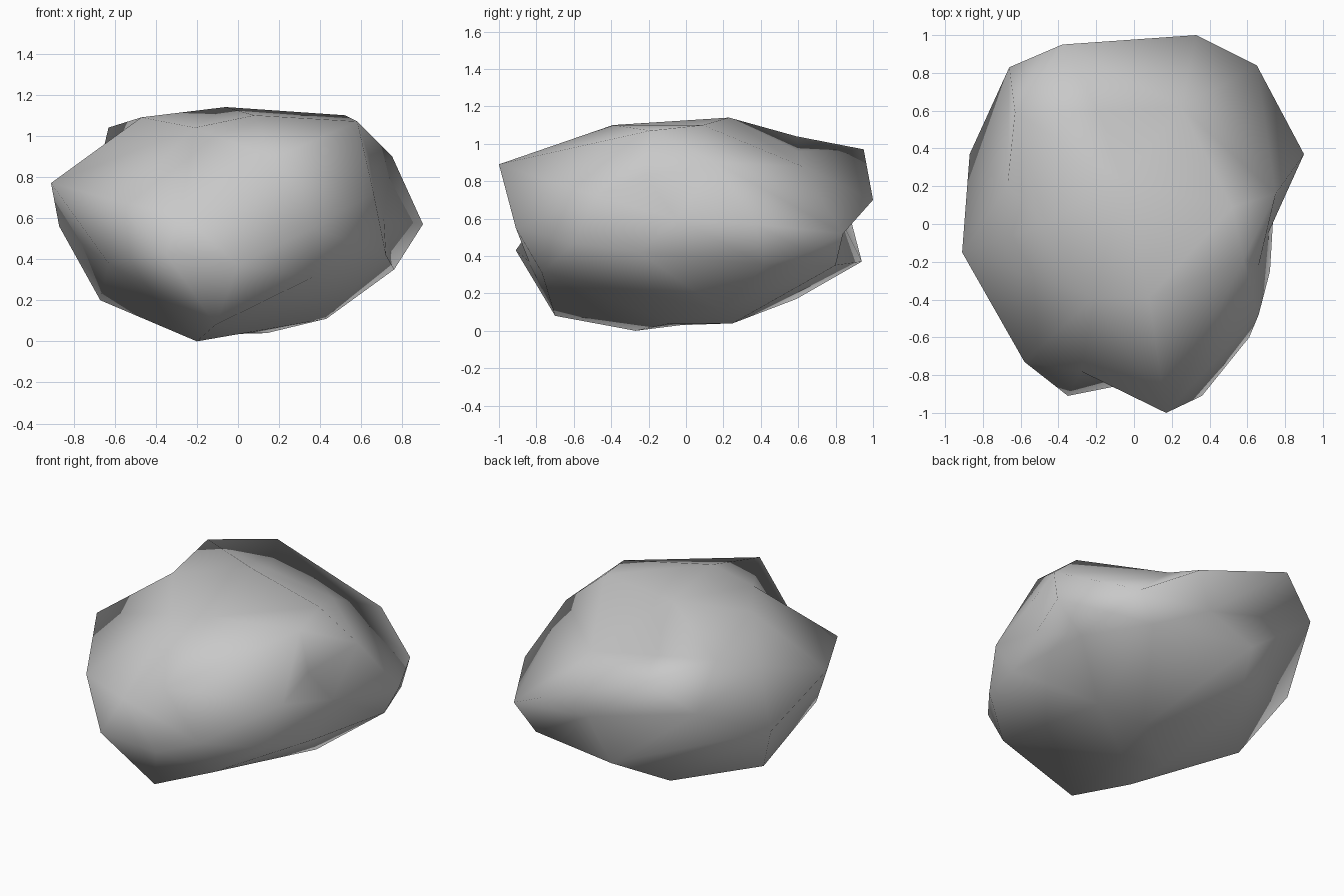
import bpy
import bmesh
from mathutils import Vector

# Remove the default cube
cube = bpy.data.objects.get("Cube")
if cube:
    bpy.data.objects.remove(cube, do_unlink=True)

# Cross-section bands of the boulder: corners in hundredths of a unit
CROWN = [(-6, 23, 114), (52, 9, 110), (58, -19, 107), (8, -39, 110),
         (-47, 0, 109), (-63, 59, 104), (-38, 95, 97), (-21, -39, 104)]
SHOULDER = [(17, -100, 89), (66, -22, 83), (75, 16, 90), (25, 62, 88),
            (33, 100, 70), (-66, 83, 79), (-91, -15, 77), (-58, -73, 68),
            (-28, -78, 62), (66, -48, 72)]
WAIST = [(36, -91, 55), (61, -60, 47), (72, -25, 42), (71, -5, 60),
         (90, 37, 57), (65, 84, 52), (-87, 37, 56)]
BELLY = [(-35, -91, 43), (-67, 16, 20), (-63, -44, 38), (-12, 94, 37),
         (52, 80, 35), (72, 65, 42), (76, 42, 35), (36, -77, 31)]
UNDERSIDE = [(-20, -27, 0), (-11, -70, 8), (43, 19, 11), (14, 25, 4),
             (3, -8, 4), (-24, -3, 3), (-30, 59, 17)]
# Shallow hollows between the ridges
HOLLOWS = [(-19, 60, 96), (-67, 20, 87), (0, -84, 37), (12, 84, 57)]

CENTRE = Vector((0, 0, 0.6))
HALF_SIZE = Vector((0.9, 1.0, 0.57))


def on_unit_ball(point):
    """Direction of a corner from the middle of the boulder."""
    offset = point - CENTRE
    return Vector([a / b for a, b in zip(offset, HALF_SIZE)]).normalized()


def build_boulder(name, bands, material):
    """Wrap a skin around the corners on a ball, then move them into place."""
    corners = [Vector(corner) / 100 for band in bands for corner in band]
    bm = bmesh.new()
    places = {}
    for corner in corners:
        places[bm.verts.new(on_unit_ball(corner))] = corner
    bmesh.ops.convex_hull(bm, input=bm.verts[:])
    for vert, corner in places.items():
        vert.co = corner
    bmesh.ops.recalc_face_normals(bm, faces=bm.faces[:])
    for face in bm.faces:
        face.smooth = True
    mesh = bpy.data.meshes.new(name)
    bm.to_mesh(mesh)
    bm.free()
    mesh.materials.append(material)
    boulder = bpy.data.objects.new(name, mesh)
    bpy.context.collection.objects.link(boulder)
    return boulder


def flat_colour(name, value):
    """Plain grey material, the same in the viewport and in a render."""
    material = bpy.data.materials.new(name)
    material.use_nodes = True
    colour = (value, value, value, 1)
    material.diffuse_color = colour
    shader = material.node_tree.nodes["Principled BSDF"]
    shader.inputs["Base Color"].default_value = colour
    shader.inputs["Roughness"].default_value = 0.9
    return material


stone_grey = flat_colour("stone grey", 0.58)
build_boulder("boulder", [CROWN, SHOULDER, WAIST, BELLY, UNDERSIDE, HOLLOWS],
              stone_grey)
